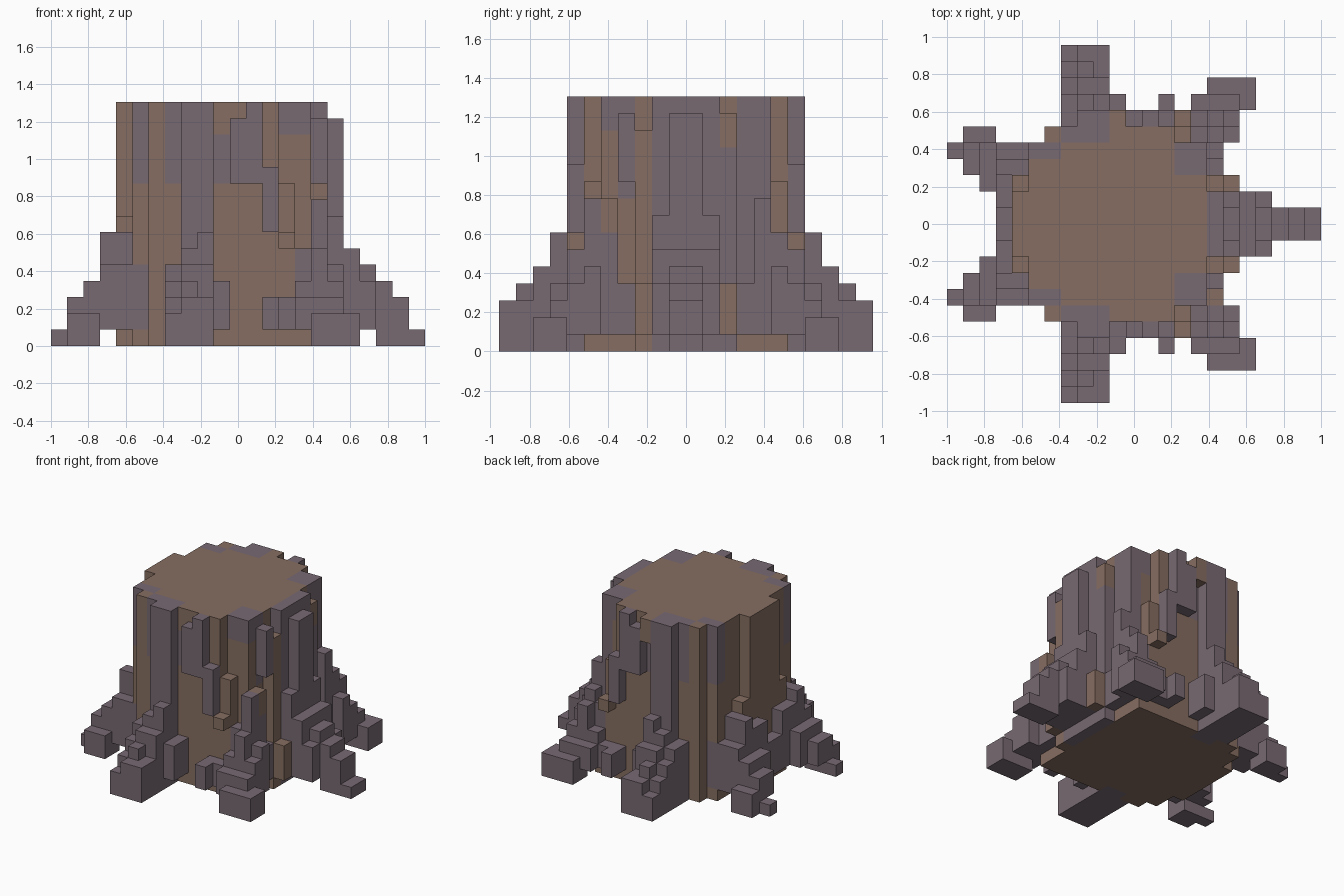
import bpy
import bmesh
from mathutils import Vector

# Remove the default cube
cube = bpy.data.objects.get("Cube")
if cube:
    bpy.data.objects.remove(cube, do_unlink=True)

COLUMNS, ROWS, LAYERS = 23, 22, 15
UNIT = 2 / COLUMNS
WOOD, BARK = range(2)


def make_material(name, rgb):
    mat = bpy.data.materials.new(name)
    mat.use_nodes = True
    colour = (*rgb, 1)
    mat.diffuse_color = colour
    shader = mat.node_tree.nodes["Principled BSDF"]
    shader.inputs["Base Color"].default_value = colour
    shader.inputs["Roughness"].default_value = 0.9
    return mat


materials = [make_material("brown wood", (0.238, 0.154, 0.119)),
             make_material("greyish purple bark", (0.188, 0.143, 0.17))]

cells = {}  # grid cell -> (part name, colour)


def block(part, colour, xs, ys, zs):
    """Fill a half-open range of grid cells."""
    for i in range(*xs):
        for j in range(*ys):
            for k in range(*zs):
                cells[i, j, k] = (part, colour)


def pair(part, colour, xs, ys, zs):
    """Fill a block at the front and its mirror at the back."""
    block("front_" + part, colour, xs, ys, zs)
    block("back_" + part, colour, xs, (ROWS - ys[1], ROWS - ys[0]), zs)


# Round trunk
for i in range(5, 16):
    for j in range(5, 17):
        if (i - 9.5) ** 2 + (j - 10.5) ** 2 < 41:
            block("trunk", WOOD, (i, i + 1), (j, j + 1), (0, LAYERS))
block("trunk", WOOD, (4, 5), (9, 13), (0, LAYERS))
block("trunk", WOOD, (15, 16), (6, 16), (0, LAYERS))

# Wooden ribs that widen the trunk
pair("wood_rib", WOOD, (4, 5), (8, 9), (0, 8))
pair("wood_rib", WOOD, (6, 7), (5, 6), (0, LAYERS))
pair("wood_rib", WOOD, (13, 14), (5, 6), (0, LAYERS))
pair("wood_rib", WOOD, (14, 15), (5, 6), (0, 10))
pair("wood_rib", WOOD, (15, 16), (5, 6), (0, 1))
pair("wood_rib", WOOD, (14, 15), (4, 5), (6, 7))
pair("wood_rib", WOOD, (17, 18), (8, 9), (1, 4))
block("front_wood_rib", WOOD, (16, 17), (8, 9), (0, 13))
block("front_wood_rib", WOOD, (16, 17), (6, 7), (4, 9))
block("back_wood_rib", WOOD, (16, 17), (13, 14), (12, 14))
block("back_wood_rib", WOOD, (10, 11), (17, 18), (13, LAYERS))

# Bark patches lying flush with the wood
pair("bark_patch", BARK, (5, 7), (6, 7), (10, LAYERS))
pair("bark_patch", BARK, (7, 8), (5, 6), (10, LAYERS))
pair("bark_patch", BARK, (8, 10), (5, 6), (0, LAYERS))
pair("bark_patch", BARK, (10, 13), (5, 6), (10, 13))
pair("bark_patch", BARK, (14, 16), (6, 8), (13, LAYERS))
block("front_bark_patch", BARK, (15, 16), (7, 8), (9, 13))
block("back_bark_patch", BARK, (15, 16), (14, 16), (1, 13))

# Raised bark ridges, some hanging from the rim
pair("bark_ridge", BARK, (8, 10), (4, 5), (1, LAYERS))
pair("bark_ridge", BARK, (11, 12), (4, 5), (10, 14))
pair("bark_ridge", BARK, (12, 13), (4, 5), (10, LAYERS))
pair("bark_ridge", BARK, (13, 14), (4, 5), (7, 11))
pair("bark_ridge", BARK, (16, 17), (7, 8), (1, 4))
block("front_bark_ridge", BARK, (16, 17), (7, 8), (10, 14))
block("back_bark_ridge", BARK, (16, 17), (13, 14), (0, 12))
block("back_bark_ridge", BARK, (16, 17), (15, 16), (4, 9))
pair("side_bark_strip", BARK, (3, 4), (9, 10), (1, 6))
pair("side_bark_strip", BARK, (3, 4), (10, 11), (1, 4))

# Long front and back roots
pair("root", BARK, (7, 10), (0, 1), (0, 2))
pair("root", BARK, (8, 10), (0, 1), (2, 3))
pair("root", BARK, (7, 10), (1, 2), (0, 3))
pair("root", BARK, (8, 9), (1, 2), (3, 4))
pair("root", BARK, (7, 10), (2, 3), (0, 4))
pair("root", BARK, (8, 10), (2, 3), (4, 5))
pair("root", BARK, (7, 10), (3, 5), (0, 5))
pair("root", BARK, (10, 11), (3, 5), (1, 4))
pair("root", BARK, (8, 9), (3, 4), (5, 6))
pair("root", BARK, (9, 10), (3, 4), (5, 7))

# Diagonal corner roots
pair("corner_root", BARK, (16, 19), (2, 4), (0, 2))
pair("corner_root", BARK, (15, 18), (3, 4), (1, 3))
pair("corner_root", BARK, (15, 18), (4, 6), (1, 4))
pair("corner_root", BARK, (15, 16), (5, 6), (4, 6))
pair("corner_root", BARK, (16, 17), (4, 5), (4, 6))
pair("corner_root", BARK, (16, 18), (5, 6), (4, 5))
pair("corner_root", BARK, (16, 17), (5, 7), (1, 7))
block("front_corner_root", BARK, (16, 17), (5, 6), (7, 9))

# Splayed roots on the low-x side
pair("splayed_root", BARK, (0, 2), (6, 7), (0, 1))
pair("splayed_root", BARK, (1, 3), (5, 6), (0, 2))
pair("splayed_root", BARK, (1, 3), (6, 8), (1, 3))
pair("splayed_root", BARK, (2, 3), (6, 7), (0, 4))
pair("splayed_root", BARK, (2, 3), (7, 9), (1, 4))
pair("splayed_root", BARK, (3, 6), (6, 7), (1, 5))
pair("splayed_root", BARK, (3, 5), (7, 8), (1, 7))
pair("splayed_root", BARK, (3, 4), (8, 9), (1, 6))

# Large side root climbing the trunk
block("side_root", BARK, (16, 17), (9, 13), (0, LAYERS))
block("side_root", BARK, (17, 18), (9, 13), (1, 8))
block("side_root", BARK, (17, 18), (10, 12), (8, 14))
block("side_root", BARK, (18, 19), (9, 13), (1, 6))
block("side_root", BARK, (19, 20), (9, 13), (1, 4))
block("side_root", BARK, (19, 20), (10, 12), (4, 5))
block("side_root", BARK, (20, 21), (10, 12), (0, 4))
block("side_root", BARK, (21, 22), (10, 12), (0, 3))
block("side_root", BARK, (22, 23), (10, 12), (0, 1))

# Little stubs poking out near the ground
pair("stub", BARK, (13, 14), (3, 5), (1, 3))
pair("stub", BARK, (14, 15), (4, 5), (1, 3))


def build_part(part):
    """Mesh only the exposed cell sides of one part."""
    bm = bmesh.new()
    origin = Vector((COLUMNS, ROWS, 0)) / 2
    for cell, (owner, colour) in cells.items():
        if owner != part:
            continue
        centre = Vector(cell) + Vector((0.5, 0.5, 0.5))
        for axis in range(3):
            for sign in (-1, 1):
                step = [0, 0, 0]
                step[axis] = sign
                if tuple(c + s for c, s in zip(cell, step)) in cells:
                    continue
                normal = Vector(step) / 2
                u = Vector((normal.y, normal.z, normal.x))
                v = normal.cross(u) * 2
                corners = (-u - v, u - v, u + v, v - u)
                verts = [bm.verts.new((centre + normal + c - origin) * UNIT)
                         for c in corners]
                bm.faces.new(verts).material_index = colour
    bmesh.ops.remove_doubles(bm, verts=bm.verts, dist=UNIT / 100)
    mesh = bpy.data.meshes.new(part)
    bm.to_mesh(mesh)
    bm.free()
    for mat in materials:
        mesh.materials.append(mat)
    bpy.context.collection.objects.link(bpy.data.objects.new(part, mesh))


for name in sorted({owner for owner, _ in cells.values()}):
    build_part(name)
